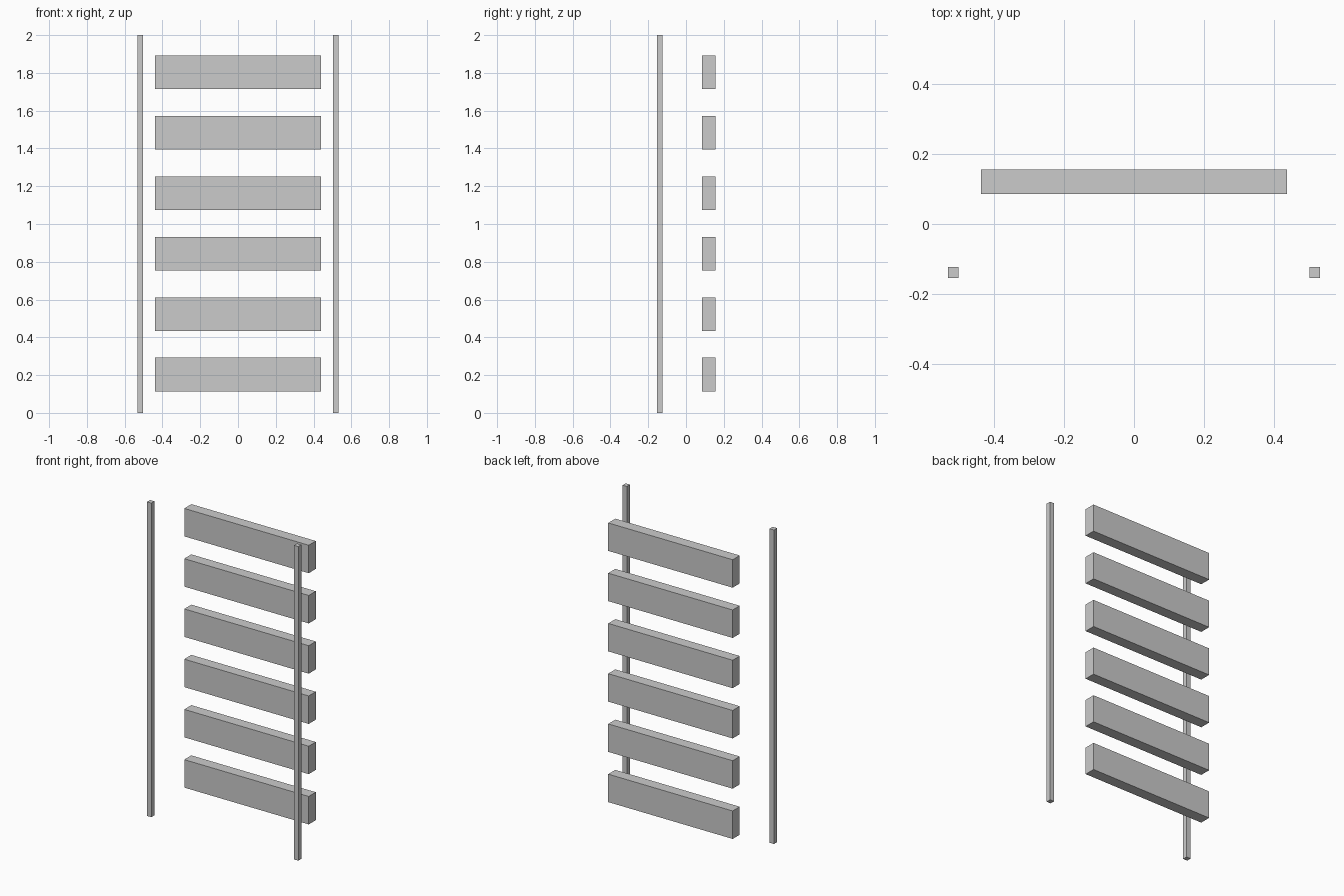
import bpy

if "Cube" in bpy.data.objects:
    bpy.data.objects.remove(bpy.data.objects["Cube"])


def box(name, center, size):
    """Axis-aligned box with its size baked into the mesh."""
    bpy.ops.mesh.primitive_cube_add(size=1, location=center)
    obj = bpy.context.object
    obj.name = name
    obj.scale = size
    bpy.ops.object.transform_apply(location=False, rotation=False, scale=True)
    return obj


# Two slim upright posts at the front, mirrored about x = 0
for side, label in ((-1, "left"), (1, "right")):
    box(f"{label}_post", (side * 0.518, -0.139, 1.0), (0.03, 0.031, 2.0))

# Six evenly spaced horizontal slats at the back
SLATS, FIRST_Z, PITCH = 6, 0.203, 0.32
for i in range(SLATS):
    box(f"slat_{i + 1}", (0, 0.121, FIRST_Z + i * PITCH), (0.877, 0.071, 0.178))
